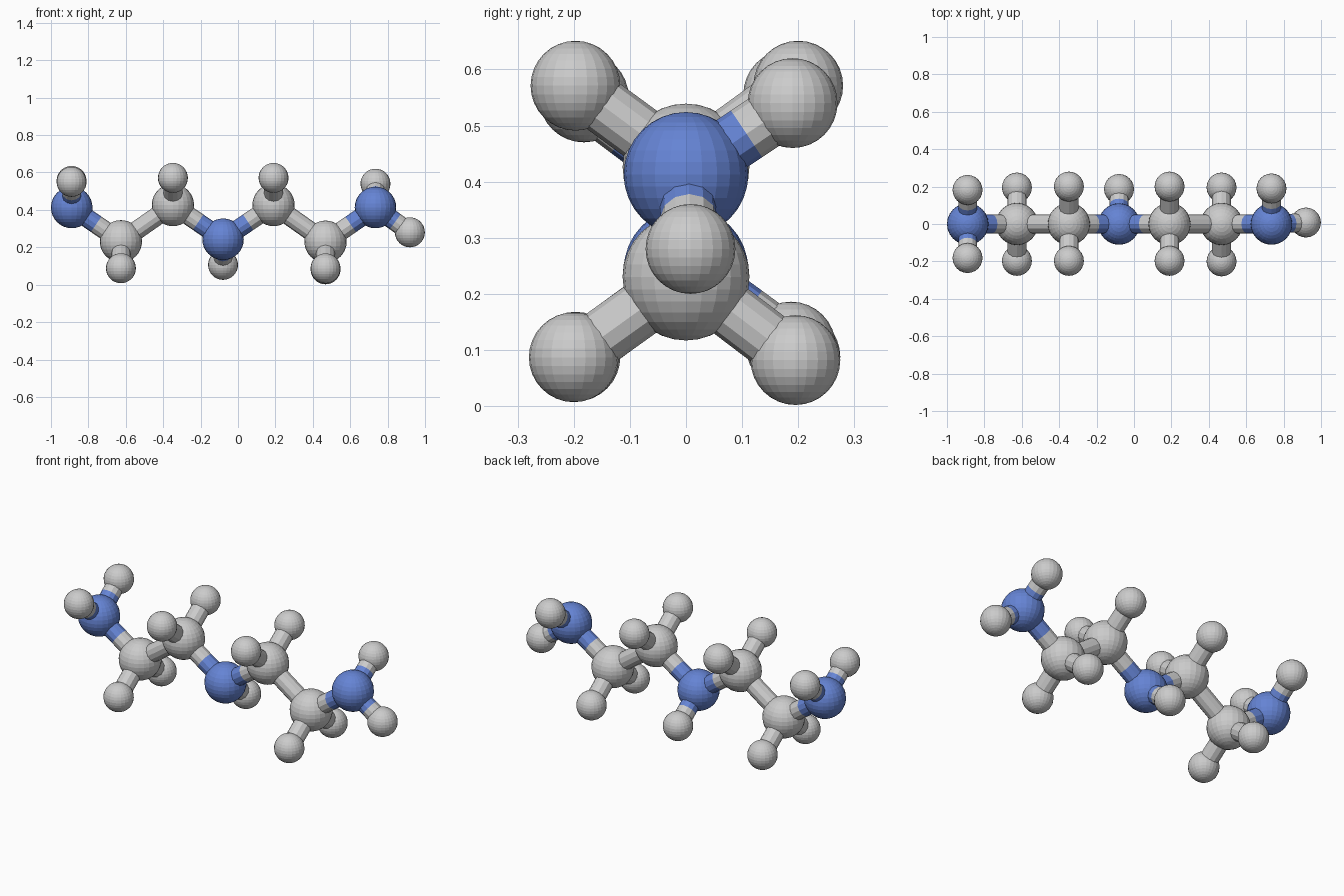
import bpy
from mathutils import Vector

if "Cube" in bpy.data.objects:
    bpy.data.objects.remove(bpy.data.objects["Cube"])

BLUE = bpy.data.materials.new("nitrogen_blue")
BLUE.diffuse_color = (0.13, 0.23, 0.66, 1)
BLUE.use_nodes = True
BLUE.node_tree.nodes["Principled BSDF"].inputs["Base Color"].default_value = BLUE.diffuse_color
RADIUS = {"nitrogen": 0.111, "carbon": 0.113, "hydrogen": 0.08}
BOND_R = 0.05


def atom(kind, pos):
    bpy.ops.mesh.primitive_uv_sphere_add(segments=24, ring_count=16, radius=RADIUS[kind], location=pos)
    ob = bpy.context.object
    ob.name = kind + "_ball"
    if kind == "nitrogen":
        ob.data.materials.append(BLUE)


def rod(kind, a, b):
    d = b - a
    bpy.ops.mesh.primitive_cylinder_add(vertices=12, radius=BOND_R, depth=d.length, location=(a + b) / 2)
    ob = bpy.context.object
    ob.name = kind + "_bond"
    ob.rotation_euler = d.to_track_quat('Z', 'Y').to_euler()
    if kind == "nitrogen":
        ob.data.materials.append(BLUE)


def bond(kind_a, a, kind_b, b):
    # each half takes its atom's colour, split midway between the ball surfaces
    d = (b - a).normalized()
    mid = ((a + d * RADIUS[kind_a]) + (b - d * RADIUS[kind_b])) / 2
    rod(kind_a, a, mid)
    rod(kind_b, mid, b)


# zigzag backbone: kind, x, z, hydrogens at (x, y, z)
chain = [
    ("nitrogen", -0.889, 0.413, [(-0.89, 0.182, 0.555), (-0.89, -0.182, 0.55)]),
    ("carbon", -0.626, 0.232, [(-0.626, 0.195, 0.088), (-0.626, -0.197, 0.088)]),
    ("carbon", -0.348, 0.426, [(-0.348, 0.2, 0.571), (-0.348, -0.197, 0.571)]),
    ("nitrogen", -0.08, 0.243, [(-0.08, 0.187, 0.106)]),
    ("carbon", 0.19, 0.426, [(0.19, 0.2, 0.571), (0.19, -0.197, 0.571)]),
    ("carbon", 0.468, 0.23, [(0.468, 0.195, 0.082), (0.468, -0.2, 0.087)]),
    ("nitrogen", 0.735, 0.413, [(0.735, 0.19, 0.54), (0.919, 0.008, 0.28)]),
]

# balls, backbone bonds and hydrogen branches
previous = None
for kind, x, z, hydrogens in chain:
    pos = Vector((x, 0, z))
    atom(kind, pos)
    if previous:
        bond(*previous, kind, pos)
    for h in hydrogens:
        atom("hydrogen", h)
        bond(kind, pos, "hydrogen", Vector(h))
    previous = (kind, pos)
